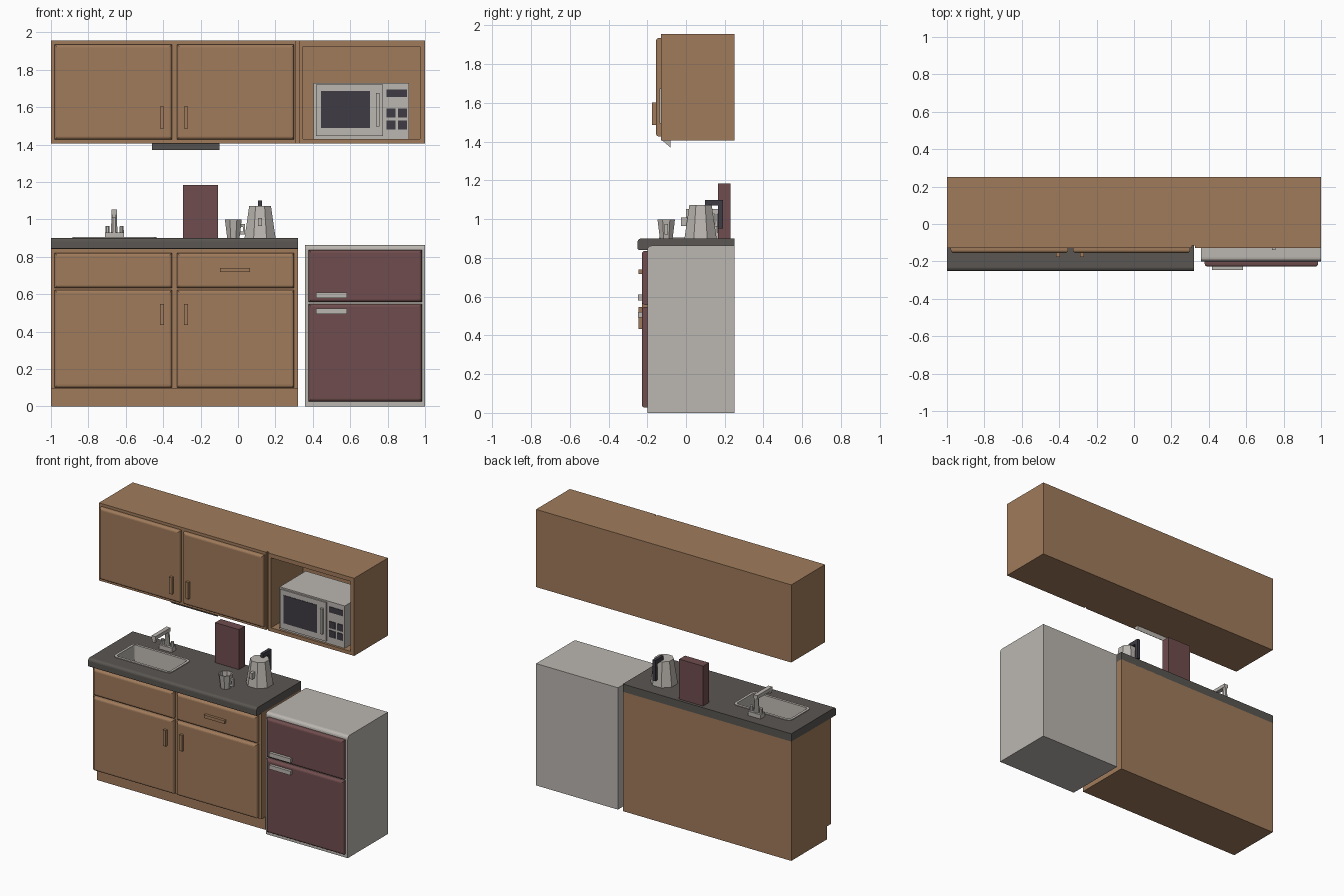
import bpy, bmesh, math

if "Cube" in bpy.data.objects:
    bpy.data.objects.remove(bpy.data.objects["Cube"])


def material(name, r, g, b):
    m = bpy.data.materials.new(name)
    lin = [((c / 255 + 0.055) / 1.055) ** 2.4 for c in (r, g, b)]
    m.diffuse_color = (*lin, 1)
    m.use_nodes = True
    m.node_tree.nodes["Principled BSDF"].inputs["Base Color"].default_value = m.diffuse_color
    return m


WOOD = material("wood", 160, 123, 91)
MAROON = material("maroon", 112, 77, 78)
STONE = material("dark counter", 90, 86, 82)
STEEL = material("light grey", 187, 182, 176)
BLACK = material("charcoal", 62, 60, 68)


def loft(name, rings, mat):
    """Closed solid through a list of rings with equal point counts."""
    bm = bmesh.new()
    loops = [[bm.verts.new(p) for p in ring] for ring in rings]
    n = len(loops[0])
    for a, b in zip(loops, loops[1:]):
        for i in range(n):
            j = (i + 1) % n
            bm.faces.new((a[i], a[j], b[j], b[i]))
    bm.faces.new(loops[0])
    bm.faces.new(loops[-1])
    bmesh.ops.recalc_face_normals(bm, faces=bm.faces)
    me = bpy.data.meshes.new(name)
    bm.to_mesh(me)
    bm.free()
    me.materials.append(mat)
    ob = bpy.data.objects.new(name, me)
    bpy.context.collection.objects.link(ob)
    return ob


def box(name, x, y, z, mat):
    ring = lambda h: [(x[0], y[0], h), (x[1], y[0], h), (x[1], y[1], h), (x[0], y[1], h)]
    return loft(name, [ring(z[0]), ring(z[1])], mat)


def extrude_x(name, x, profile, mat):
    return loft(name, [[(v, py, pz) for py, pz in profile] for v in x], mat)


def arc(cy, cz, r, a0, a1, steps=4):
    return [(cy + r * math.cos(math.radians(a0 + (a1 - a0) * i / steps)),
             cz + r * math.sin(math.radians(a0 + (a1 - a0) * i / steps))) for i in range(steps + 1)]


def panel(name, x, z, y_back, y_front, mat, r=0.016):
    """Door slab with a rounded front edge."""
    def ring(i, y):
        return [(x[0] + i, y, z[0] + i), (x[1] - i, y, z[0] + i),
                (x[1] - i, y, z[1] - i), (x[0] + i, y, z[1] - i)]
    rings = [ring(0, y_back)]
    for k in range(5):
        a = math.radians(90 * k / 4)
        rings.append(ring(r * (1 - math.cos(a)), y_front + r * (1 - math.sin(a))))
    return loft(name, rings, mat)


def polygon(cx, cy, r, z, n=8):
    s = r / math.cos(math.pi / n)
    return [(cx + s * math.cos(math.pi * (2 * i + 1) / n),
             cy + s * math.sin(math.pi * (2 * i + 1) / n), z) for i in range(n)]


def round_rect(x, y, inset, z, r=0.03):
    pts = []
    corners = [(x[1] - r, y[1] - r, 0), (x[0] + r, y[1] - r, 90),
               (x[0] + r, y[0] + r, 180), (x[1] - r, y[0] + r, 270)]
    for cx, cy, a in corners:
        pts += [(px, py, z) for px, py in arc(cx, cy, r - inset, a, a + 90, 3)]
    return pts


def cut(ob, cutter):
    m = ob.modifiers.new("cut", 'BOOLEAN')
    m.operation, m.object, m.solver = 'DIFFERENCE', cutter, 'EXACT'
    bpy.context.view_layer.objects.active = ob
    bpy.ops.object.modifier_apply(modifier=m.name)


def remove(ob):
    bpy.data.objects.remove(ob, do_unlink=True)


# Upper cabinet with open niche and a thin groove beside it
upper = box("upper_cabinet", (-1, 1), (-0.128, 0.25), (1.405, 1.955), WOOD)
for name, x, y, z in (("niche_cutter", (0.348, 0.973), (-0.3, 0.23), (1.43, 1.925)),
                      ("groove_cutter", (0.31, 0.325), (-0.3, -0.115), (1.3, 2.1))):
    c = box(name, x, y, z, WOOD)
    c.hide_render = True
    cut(upper, c)
    remove(c)

# Cabinet doors, drawers and their handles
columns = (("left", (-0.98, -0.353), (-0.417, -0.395)), ("right", (-0.326, 0.30), (-0.289, -0.267)))
for side, x, hx in columns:
    panel(f"upper_door_{side}", x, (1.427, 1.935), -0.127, -0.155, WOOD)
    box(f"upper_handle_{side}", hx, (-0.176, -0.153), (1.485, 1.603), WOOD)
    panel(f"lower_door_{side}", x, (0.10, 0.622), -0.194, -0.226, WOOD)
    box(f"lower_handle_{side}", hx, (-0.245, -0.224), (0.434, 0.547), WOOD)
    panel(f"drawer_{side}", x, (0.633, 0.82), -0.194, -0.226, WOOD)
box("drawer_handle", (-0.096, 0.064), (-0.245, -0.224), (0.718, 0.74), WOOD)

# Under-cabinet lamp, a wedge
extrude_x("under_cabinet_lamp", (-0.46, -0.10), [(-0.122, 1.406), (-0.08, 1.37), (-0.08, 1.406)], STEEL)

# Lower cabinet with recessed toe kick
lower = extrude_x("lower_cabinet", (-1, 0.32),
                  [(0.25, 0), (0.25, 0.845), (-0.195, 0.845), (-0.195, 0.092), (-0.15, 0.092), (-0.15, 0)], WOOD)

# Counter with rounded front edge
counter = extrude_x("counter", (-1, 0.32),
                    [(0.25, 0.842), (0.25, 0.90)] + arc(-0.232, 0.882, 0.018, 90, 180)
                    + arc(-0.244, 0.848, 0.006, 180, 270, 2), STONE)

# Sink basin sunk through counter and cabinet
sx, sy = (-0.885, -0.435), (-0.14, 0.10)
c = loft("sink_cutter", [round_rect(sx, sy, 0.01, h) for h in (0.76, 0.95)], STEEL)
c.hide_render = True
cut(counter, c)
cut(lower, c)
remove(c)
loft("sink", [round_rect(sx, sy, i, h) for i, h in
              ((0.012, 0.77), (0.012, 0.899), (0, 0.899), (0, 0.905),
               (0.018, 0.905), (0.024, 0.785))], STEEL)

# Faucet
box("faucet_base", (-0.71, -0.61), (0.13, 0.18), (0.90, 0.93), STEEL)
for side, cx in (("left", -0.698), ("right", -0.622)):
    loft(f"faucet_knob_{side}", [polygon(cx, 0.155, 0.012, 0.925), polygon(cx, 0.155, 0.010, 0.965)], STEEL)
loft("faucet_column", [polygon(-0.662, 0.155, 0.018, 0.925), polygon(-0.662, 0.155, 0.013, 1.04)], STEEL)
box("faucet_spout", (-0.677, -0.647), (0.0, 0.168), (1.027, 1.052), STEEL)
box("faucet_nozzle", (-0.673, -0.651), (0.0, 0.022), (1.008, 1.03), STEEL)

# Chopping block at the back of the counter
box("upright_block", (-0.295, -0.108), (0.165, 0.23), (0.90, 1.183), MAROON)

# Cup with hollow inside and handle
loft("cup", [polygon(-0.025, -0.102, r, h) for r, h in
             ((0.033, 0.90), (0.045, 0.998), (0.037, 0.998), (0.028, 0.915))], STEEL)
box("cup_handle_top", (0.01, 0.037), (-0.11, -0.094), (0.96, 0.974), STEEL)
box("cup_handle_bottom", (0.005, 0.037), (-0.11, -0.094), (0.92, 0.934), STEEL)
box("cup_handle_grip", (0.027, 0.037), (-0.11, -0.094), (0.932, 0.962), STEEL)

# Kettle with spout and dark handle
loft("kettle", [polygon(0.118, 0.075, 0.083, 0.90), polygon(0.118, 0.075, 0.058, 1.072)], STEEL)
box("kettle_spout", (0.107, 0.129), (-0.025, 0.03), (0.965, 1.008), STEEL)
box("kettle_handle_top", (0.107, 0.129), (0.097, 0.19), (1.07, 1.10), BLACK)
box("kettle_handle_grip", (0.107, 0.129), (0.165, 0.19), (0.953, 1.072), BLACK)

# Microwave in the niche
box("microwave_body", (0.405, 0.915), (-0.112, 0.18), (1.43, 1.73), STEEL)
box("microwave_door", (0.416, 0.774), (-0.122, -0.11), (1.445, 1.72), STEEL)
box("microwave_window", (0.444, 0.706), (-0.125, -0.12), (1.487, 1.685), BLACK)
box("microwave_handle", (0.738, 0.756), (-0.138, -0.12), (1.495, 1.675), STEEL)
box("microwave_display", (0.795, 0.903), (-0.116, -0.11), (1.655, 1.695), BLACK)
for i, x in enumerate((0.795, 0.856)):
    for j, z in enumerate((1.48, 1.544)):
        box(f"microwave_button_{i}_{j}", (x, x + 0.047), (-0.116, -0.11), (z, z + 0.048), BLACK)

# Fridge with rounded top front edge, two doors and handles
extrude_x("fridge_body", (0.358, 1.0),
          [(-0.20, 0), (0.25, 0), (0.25, 0.863)] + arc(-0.178, 0.841, 0.022, 90, 180), STEEL)
for name, z, hz in (("freezer", (0.558, 0.836), (0.58, 0.61)), ("fridge", (0.027, 0.547), (0.493, 0.522))):
    panel(f"{name}_door", (0.378, 0.984), z, -0.199, -0.228, MAROON)
    box(f"{name}_handle", (0.417, 0.583), (-0.247, -0.226), hz, STEEL)
